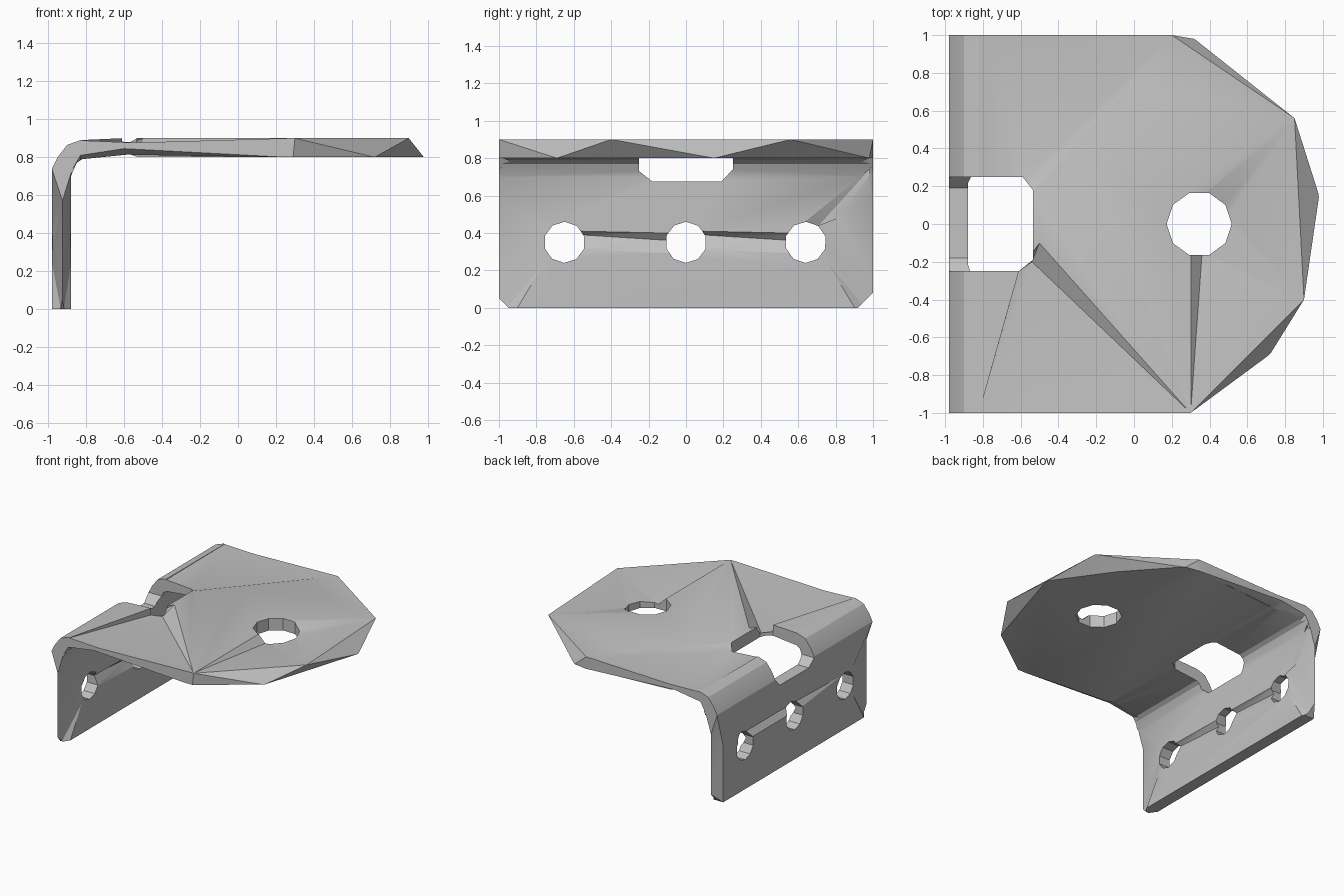
import bpy, bmesh, math
from mathutils import Vector

cube = bpy.data.objects.get("Cube")
if cube:
    bpy.data.objects.remove(cube, do_unlink=True)

steel = bpy.data.materials.new("plain grey steel")
steel.use_nodes = True
GREY = (0.54, 0.54, 0.54, 1)
steel.diffuse_color = GREY
steel.node_tree.nodes["Principled BSDF"].inputs["Base Color"].default_value = GREY


def finish(bm, name):
    bmesh.ops.recalc_face_normals(bm, faces=bm.faces)
    mesh = bpy.data.meshes.new(name)
    bm.to_mesh(mesh)
    bm.free()
    mesh.materials.append(steel)
    ob = bpy.data.objects.new(name, mesh)
    bpy.context.collection.objects.link(ob)
    return ob


def prism(name, points, sweep):
    """Close a polygon and sweep it along a vector."""
    bm = bmesh.new()
    face = bm.faces.new([bm.verts.new(p) for p in points])
    out = bmesh.ops.extrude_face_region(bm, geom=[face])
    moved = [v for v in out["geom"] if isinstance(v, bmesh.types.BMVert)]
    bmesh.ops.translate(bm, verts=moved, vec=sweep)
    return finish(bm, name)


def hull(name, points):
    bm = bmesh.new()
    for p in points:
        bm.verts.new(p)
    out = bmesh.ops.convex_hull(bm, input=bm.verts)
    loose = [v for v in out["geom_interior"] if isinstance(v, bmesh.types.BMVert)]
    bmesh.ops.delete(bm, geom=loose, context="VERTS")
    return finish(bm, name)


def ring(sides, radius, a, b, turn=0):
    return [(a + radius * math.cos(turn + i * math.tau / sides),
             b + radius * math.sin(turn + i * math.tau / sides)) for i in range(sides)]


def dent(name, points, lift):
    """Shallow facet cutter: points on the surface, raised out of it."""
    return hull(name, points + [tuple(Vector(p) + Vector(lift)) for p in points])


# Bent sheet profile, swept across the width
profile = [(-0.98, -0.1), (-0.98, 0.74), (-0.95, 0.8), (-0.9, 0.865), (-0.83, 0.89),
           (-0.5, 0.905), (1.1, 0.905), (1.1, 0.802), (-0.53, 0.802), (-0.57, 0.815),
           (-0.82, 0.79), (-0.85, 0.77), (-0.88, 0.7), (-0.88, -0.1)]
bracket = prism("bent_bracket", [(x, -1.1, z) for x, z in profile], (0, 2.2, 0))

# Outline: faceted plate rim and clipped lower corners
top_rim = [(0.3, -1), (0.9, -0.4), (0.85, 0.56), (0.2, 1), (-1.1, 1), (-1.1, -1)]
low_rim = [(0.29, -1), (0.72, -0.69), (0.98, 0.15), (0.32, 0.98), (0.2, 1)]
outline = [(x, y, 0.9) for x, y in top_rim] + [(x, y, 0.8) for x, y in low_rim]
for x in (-1.1, -0.85):
    for s, clip in ((-1, 0.05), (1, 0.08)):
        outline += [(x, s * (1 - clip), 0), (x, s, clip)]
trim = hull("outline_trim", outline)

# Plate hole, slot and three wall holes
cutters = [prism("plate_hole_cutter", [(x, y, 0.7) for x, y in ring(10, 0.172, 0.345, 0)],
                 (0, 0, 0.4))]
slot = [(-0.8, -0.25), (-0.61, -0.25), (-0.535, -0.19), (-0.535, 0.18), (-0.59, 0.25), (-0.8, 0.25)]
cutters.append(prism("slot_cutter", [(x, y, 0.7) for x, y in slot], (0, 0, 0.4)))
notch = [(-0.25, 1.1), (-0.25, 0.73), (-0.18, 0.675), (0.19, 0.675), (0.25, 0.74), (0.25, 1.1)]
cutters.append(prism("notch_cutter", [(-1.2, y, z) for y, z in notch], (0.45, 0, 0)))
for y in (-0.65, 0, 0.64):
    cutters.append(prism("wall_hole_cutter",
                         [(-1.2, a, b) for a, b in ring(10, 0.11, y, 0.35, 0.3)], (0.6, 0, 0)))

# Shallow facets in the plate and both wall faces
UP, IN, OUT = (0, 0, 0.1), (0.1, 0, 0), (-0.1, 0, 0)
cutters += [
    dent("slot_facet_cutter", [(-0.5, -0.1, 0.901), (0.3, -1, 0.901), (-0.54, -0.2, 0.83),
                               (-0.61, -0.25, 0.845), (-0.82, -1, 0.888),
                               (-0.55, -1.01, 0.877)], UP),
    dent("back_facet_cutter", [(-0.53, 0.17, 0.901), (0.2, 1, 0.901), (-0.59, 0.25, 0.868),
                               (-0.82, 1.01, 0.888), (-0.82, 0.25, 0.885),
                               (-0.55, 1.01, 0.88)], UP),
    dent("hole_facet_cutter", [(0.3, -1, 0.901), (0.3, -0.15, 0.901), (0.36, -0.16, 0.84),
                               (0.52, 0.03, 0.865), (0.38, 0.17, 0.901),
                               (0.85, 0.56, 0.901), (0.9, -0.4, 0.901)], UP),
    dent("left_wall_facet_cutter", [(-0.879, 0.62, 0.45), (-0.879, 0.98, 0.74),
                                    (-0.91, 0.71, 0.44), (-0.879, 0.98, 0.55)], IN),
    dent("outer_wall_facet_cutter", [(-0.981, 0.97, 0.71), (-0.981, 0, 0.69), (-0.981, -0.6, 0.45),
                                     (-0.945, 0.64, 0.44), (-0.945, 0, 0.44),
                                     (-0.981, 0.72, 0.39), (-0.981, -0.1, 0.39)], OUT)]
for a, b in ((-0.56, -0.09), (0.09, 0.56)):
    cutters.append(dent("groove_cutter", [(-0.879, a, 0.41), (-0.879, b, 0.4), (-0.915, a, 0.39),
                                          (-0.915, b, 0.36), (-0.879, a, 0.31),
                                          (-0.879, b, 0.29)], IN))

# Both ends of the wall and bend taper to a ridge
for s, reach in ((-1, 0.74), (1, 0.92)):
    ridge = [(-0.925, s, -0.05), (-0.925, s, 0.57)]
    cutters += [
        dent("outer_end_cutter", ridge + [(-0.981, s, 0.74), (-0.981, s * reach, 0.46),
                                          (-0.981, s * reach, 0.25),
                                          (-0.981, s * 0.92, -0.05)], (-0.1, s * 0.1, 0)),
        dent("inner_end_cutter", ridge + [(-0.879, s, 0.72), (-0.879, s * 0.73, 0.46),
                                          (-0.879, s * 0.75, 0.25),
                                          (-0.879, s * 0.93, -0.05)], (0.1, s * 0.1, 0)),
        dent("under_bend_cutter", [(0.25, s, 0.8), (-0.6, s, 0.845), (-0.83, s, 0.81),
                                   (-0.87, s, 0.74), (-0.6, s * 0.92, 0.813),
                                   (-0.83, s * 0.94, 0.785)], (0.03, s * 0.1, -0.1))]


def boolean(cutter, operation):
    mod = bracket.modifiers.new(cutter.name, "BOOLEAN")
    mod.operation, mod.solver, mod.object = operation, "EXACT", cutter
    bpy.context.view_layer.objects.active = bracket
    bpy.ops.object.modifier_apply(modifier=mod.name)
    bpy.data.objects.remove(cutter, do_unlink=True)


boolean(trim, "INTERSECT")
for cutter in cutters:
    boolean(cutter, "DIFFERENCE")

# Soft bend, crisp edges
bpy.ops.object.select_all(action="DESELECT")
bracket.select_set(True)
bpy.context.view_layer.objects.active = bracket
bpy.ops.object.shade_smooth_by_angle(angle=math.radians(25))
